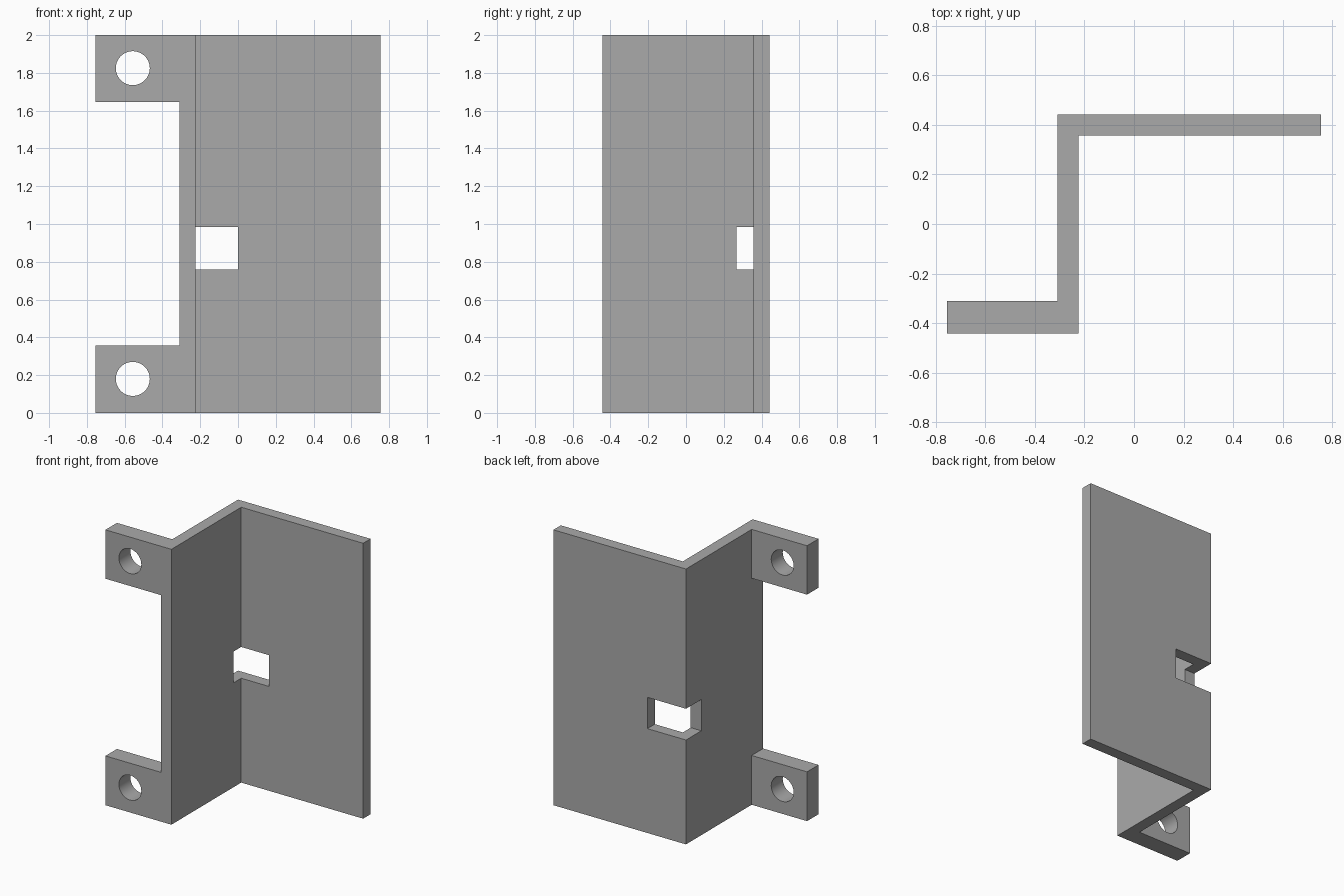
import bpy
import bmesh
import math
from mathutils import Matrix

cube = bpy.data.objects.get("Cube")
if cube:
    bpy.data.objects.remove(cube, do_unlink=True)

HEIGHT = 2.0
LEFT, RIGHT = -0.755, 0.755        # outer ends of the two flanges
WEB_OUT, WEB_IN = -0.31, -0.225    # faces of the connecting web
FRONT, TAB_BACK = -0.443, -0.311   # thick mounting flange
PLATE_FRONT, BACK = 0.358, 0.443   # thin rear plate

grey = bpy.data.materials.new("plain grey")
grey.use_nodes = True
colour = (0.4, 0.4, 0.4, 1)
grey.diffuse_color = colour
grey.node_tree.nodes["Principled BSDF"].inputs["Base Color"].default_value = colour


def make_object(name, bm):
    bmesh.ops.recalc_face_normals(bm, faces=bm.faces)
    mesh = bpy.data.meshes.new(name)
    bm.to_mesh(mesh)
    bm.free()
    mesh.materials.append(grey)
    obj = bpy.data.objects.new(name, mesh)
    bpy.context.collection.objects.link(obj)
    return obj


def box_cutter(name, x, y, z):
    bm = bmesh.new()
    bmesh.ops.create_cube(bm, size=1)
    for v in bm.verts:
        for axis, span in enumerate((x, y, z)):
            v.co[axis] = span[0] if v.co[axis] < 0 else span[1]
    return make_object(name, bm)


def hole_cutter(name, x, z, radius):
    bm = bmesh.new()
    bmesh.ops.create_cone(bm, cap_ends=True, segments=48, radius1=radius,
                          radius2=radius, depth=0.4,
                          matrix=Matrix.Translation((x, (FRONT + TAB_BACK) / 2, z))
                          @ Matrix.Rotation(math.pi / 2, 4, "X"))
    return make_object(name, bm)


# Z-shaped section, extruded to full height
profile = [(LEFT, FRONT), (WEB_IN, FRONT), (WEB_IN, PLATE_FRONT), (RIGHT, PLATE_FRONT),
           (RIGHT, BACK), (WEB_OUT, BACK), (WEB_OUT, TAB_BACK), (LEFT, TAB_BACK)]
bm = bmesh.new()
base = bm.faces.new([bm.verts.new((x, y, 0)) for x, y in profile])
result = bmesh.ops.extrude_face_region(bm, geom=[base])
top = [g for g in result["geom"] if isinstance(g, bmesh.types.BMVert)]
bmesh.ops.translate(bm, verts=top, vec=(0, 0, HEIGHT))
bracket = make_object("bracket", bm)

# Gap between the tabs, corner slot and two screw holes
cutters = [
    box_cutter("tab_gap", (-1, WEB_OUT), (-0.6, -0.2), (0.358, 1.645)),
    box_cutter("corner_slot", (-0.5, 0), (0.267, 0.6), (0.758, 0.985)),
    hole_cutter("lower_hole", -0.557, 0.18, 0.09),
    hole_cutter("upper_hole", -0.557, HEIGHT - 0.175, 0.09),
]
bpy.ops.object.select_all(action="DESELECT")
bracket.select_set(True)
bpy.context.view_layer.objects.active = bracket
for cutter in cutters:
    mod = bracket.modifiers.new(cutter.name, "BOOLEAN")
    mod.operation = "DIFFERENCE"
    mod.solver = "EXACT"
    mod.object = cutter
    bpy.ops.object.modifier_apply(modifier=mod.name)
    bpy.data.objects.remove(cutter, do_unlink=True)

# Round hole walls, crisp plate edges
bpy.ops.object.shade_smooth_by_angle(angle=math.radians(30))
